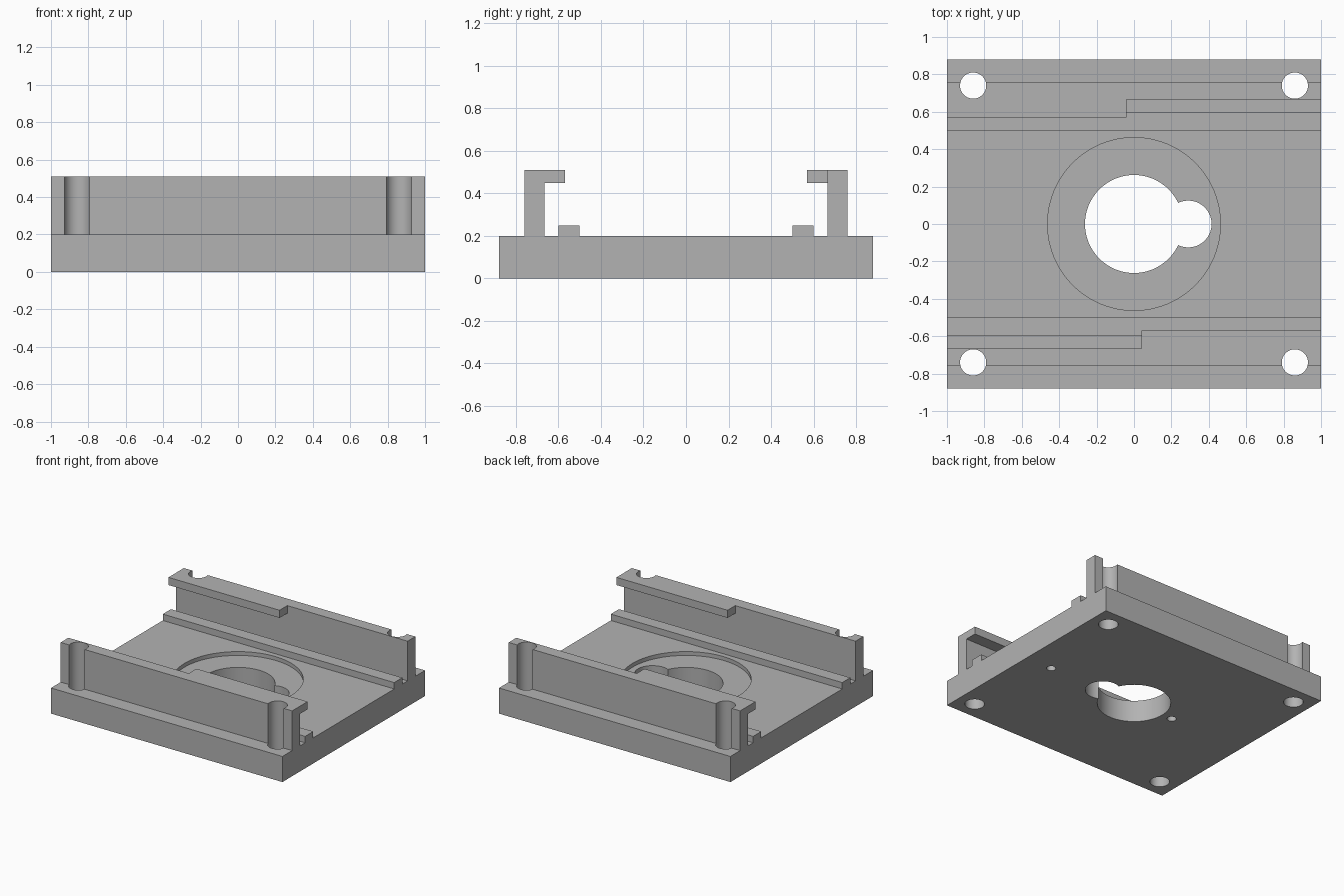
import bpy, bmesh
from mathutils import Matrix, Vector

cube = bpy.data.objects.get("Cube")
if cube:
    bpy.data.objects.remove(cube, do_unlink=True)

grey = bpy.data.materials.new("plain grey")
grey.use_nodes = True
colour = (0.45, 0.45, 0.45, 1)
grey.diffuse_color = colour
grey.node_tree.nodes["Principled BSDF"].inputs["Base Color"].default_value = colour

HALF_Y = 0.88
PLATE_TOP = 0.2
WALL_IN, WALL_OUT = 0.665, 0.76
TOP = 0.51


def finish(bm, name):
    bmesh.ops.recalc_face_normals(bm, faces=bm.faces)
    mesh = bpy.data.meshes.new(name)
    bm.to_mesh(mesh)
    bm.free()
    mesh.materials.append(grey)
    obj = bpy.data.objects.new(name, mesh)
    bpy.context.collection.objects.link(obj)
    return obj


def extrude_profile(name, points, x0, x1):
    """Extrude a (y, z) outline along x."""
    bm = bmesh.new()
    face = bm.faces.new([bm.verts.new((x0, y, z)) for y, z in points])
    result = bmesh.ops.extrude_face_region(bm, geom=[face])
    verts = [v for v in result["geom"] if isinstance(v, bmesh.types.BMVert)]
    bmesh.ops.translate(bm, verts=verts, vec=Vector((x1 - x0, 0, 0)))
    return finish(bm, name)


def drill(target, x, y, radius, z0, z1, sides=64):
    """Cut a round vertical hole between two heights."""
    bm = bmesh.new()
    bmesh.ops.create_cone(bm, cap_ends=True, segments=sides, radius1=radius,
                          radius2=radius, depth=z1 - z0,
                          matrix=Matrix.Translation((x, y, (z0 + z1) / 2)))
    cutter = finish(bm, "hole_cutter")
    cutter.hide_render = True
    mod = target.modifiers.new("hole", "BOOLEAN")
    mod.operation = "DIFFERENCE"
    mod.solver = "EXACT"
    mod.object = cutter
    bpy.context.view_layer.objects.active = target
    bpy.ops.object.modifier_apply(modifier=mod.name)
    bpy.data.objects.remove(cutter, do_unlink=True)


# Base plate with its two upright walls and guide ridges
half = [(HALF_Y, 0), (HALF_Y, PLATE_TOP), (WALL_OUT, PLATE_TOP), (WALL_OUT, TOP),
        (WALL_IN, TOP), (WALL_IN, PLATE_TOP), (0.6, PLATE_TOP), (0.6, 0.25),
        (0.5, 0.25), (0.5, PLATE_TOP)]
outline = half + [(-y, z) for y, z in reversed(half)]
body = extrude_profile("base_plate_with_rails", outline, -1, 1)

# Corner screw holes, also grooving the walls
for sx in (-1, 1):
    for sy in (-1, 1):
        drill(body, sx * 0.86, sy * 0.74, 0.07, -0.1, 0.7)

# Shallow round recess and keyhole opening
drill(body, 0, 0, 0.462, PLATE_TOP - 0.03, 0.4, 96)
drill(body, 0, 0, 0.262, -0.1, 0.4)
drill(body, 0.29, 0, 0.125, -0.1, 0.4)

# Blind pin holes underneath
for x in (-0.35, 0.77):
    drill(body, x, 0, 0.033, -0.1, 0.1, 32)

# Retaining lips, each on one half of its wall
for name, side, x0, x1 in (("back_lip", 1, -1, -0.04), ("front_lip", -1, 0.04, 1)):
    rect = [(0.57, 0.45), (WALL_IN, 0.45), (WALL_IN, TOP), (0.57, TOP)]
    extrude_profile(name, [(side * y, z) for y, z in rect], x0, x1)

# Smooth hole walls, sharp edges kept
bpy.ops.object.select_all(action="DESELECT")
body.select_set(True)
bpy.context.view_layer.objects.active = body
bpy.ops.object.shade_smooth_by_angle()
